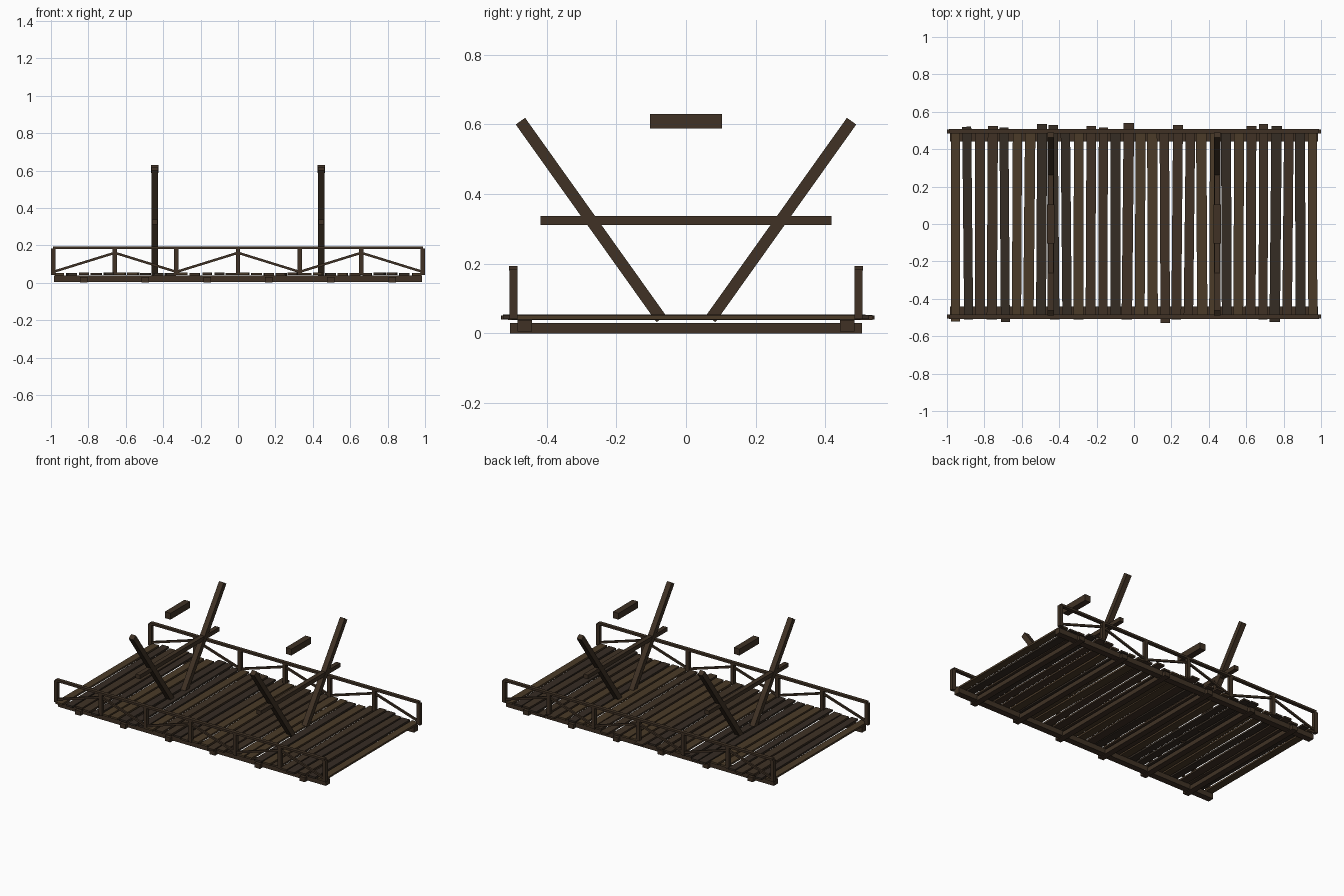
import bpy, math, random
from mathutils import Vector, Matrix

if "Cube" in bpy.data.objects:
    bpy.data.objects.remove(bpy.data.objects["Cube"])

random.seed(4)


def material(name, rgb):
    m = bpy.data.materials.new(name)
    m.diffuse_color = (*rgb, 1)
    m.use_nodes = True
    m.node_tree.nodes["Principled BSDF"].inputs["Base Color"].default_value = m.diffuse_color
    return m


WOOD = material("dark_wood", (0.050, 0.031, 0.018))
PLANKS = [WOOD, material("light_wood", (0.070, 0.043, 0.021)),
          material("grey_wood", (0.036, 0.025, 0.017))]


def box(name, center, size, mat=WOOD, rot=None):
    bpy.ops.mesh.primitive_cube_add(size=1)
    o = bpy.context.object
    o.name = name
    o.data.transform(Matrix.Diagonal((*size, 1)))
    o.matrix_world = Matrix.Translation(center) @ (rot or Matrix())
    o.data.materials.append(mat)
    return o


def beam(name, a, b, wide, thick):
    """Beam between two points; wide runs along world x or y, thick is in the beam's plane."""
    a, b = Vector(a), Vector(b)
    d = (b - a).normalized()
    side = Vector((1, 0, 0)) if abs(d.x) < 1e-6 else Vector((0, 1, 0))
    rot = Matrix((side, d.cross(side), d)).transposed().to_4x4()
    return box(name, (a + b) / 2, (wide, thick, (b - a).length), rot=rot)


# deck planks with uneven ends: plank index -> overhang at back / front
back = {1: .52, 3: .525, 4: .515, 7: .535, 8: .53, 11: .525, 12: .515, 14: .54,
        18: .53, 24: .525, 25: .535, 26: .525}
front = {0: .52, 1: .51, 3: .51, 4: .525, 8: .51, 10: .51, 14: .51, 17: .53,
         18: .51, 25: .51, 26: .525}
for i in range(30):
    x = -0.955 + i * 1.91 / 29
    yb, yf = back.get(i, 0.5), front.get(i, 0.5)
    box("deck_plank", (x, (yb - yf) / 2, 0.0465 + random.uniform(-.0015, .0015)),
        (random.uniform(.048, .056), yb + yf, 0.012), random.choice(PLANKS),
        Matrix.Rotation(random.uniform(-.012, .012), 4, 'Z'))

# cross beams under the deck
for i in range(6):
    box("cross_beam", (-0.825 + 0.33 * i, 0, 0.015), (0.04, 1.01, 0.03))

for s in (-1, 1):
    # long stringer
    box("stringer", (0, s * 0.463, 0.022), (1.97, 0.042, 0.034))
    # railing
    y = s * 0.495
    box("top_rail", (0, y, 0.187), (1.976, 0.024, 0.014))
    xs = [-0.988 + i * 0.988 / 3 for i in range(7)]
    for x in xs:
        box("rail_post", (x, y, 0.112), (0.024, 0.023, 0.142))
    for i in range(6):
        z0, z1 = (0.058, 0.160) if i % 2 == 0 else (0.160, 0.058)
        beam("rail_brace", (xs[i], y, z0), (xs[i + 1], y, z1), 0.012, 0.013)

# two V-shaped support frames
for x in (-0.445, 0.445):
    for s in (-1, 1):
        beam("frame_leg", (x, s * 0.071, 0.042), (x, s * 0.475, 0.609), 0.035, 0.033)
    box("frame_tie", (x, 0, 0.324), (0.030, 0.835, 0.027))
    box("frame_block", (x, 0, 0.609), (0.042, 0.207, 0.042))
